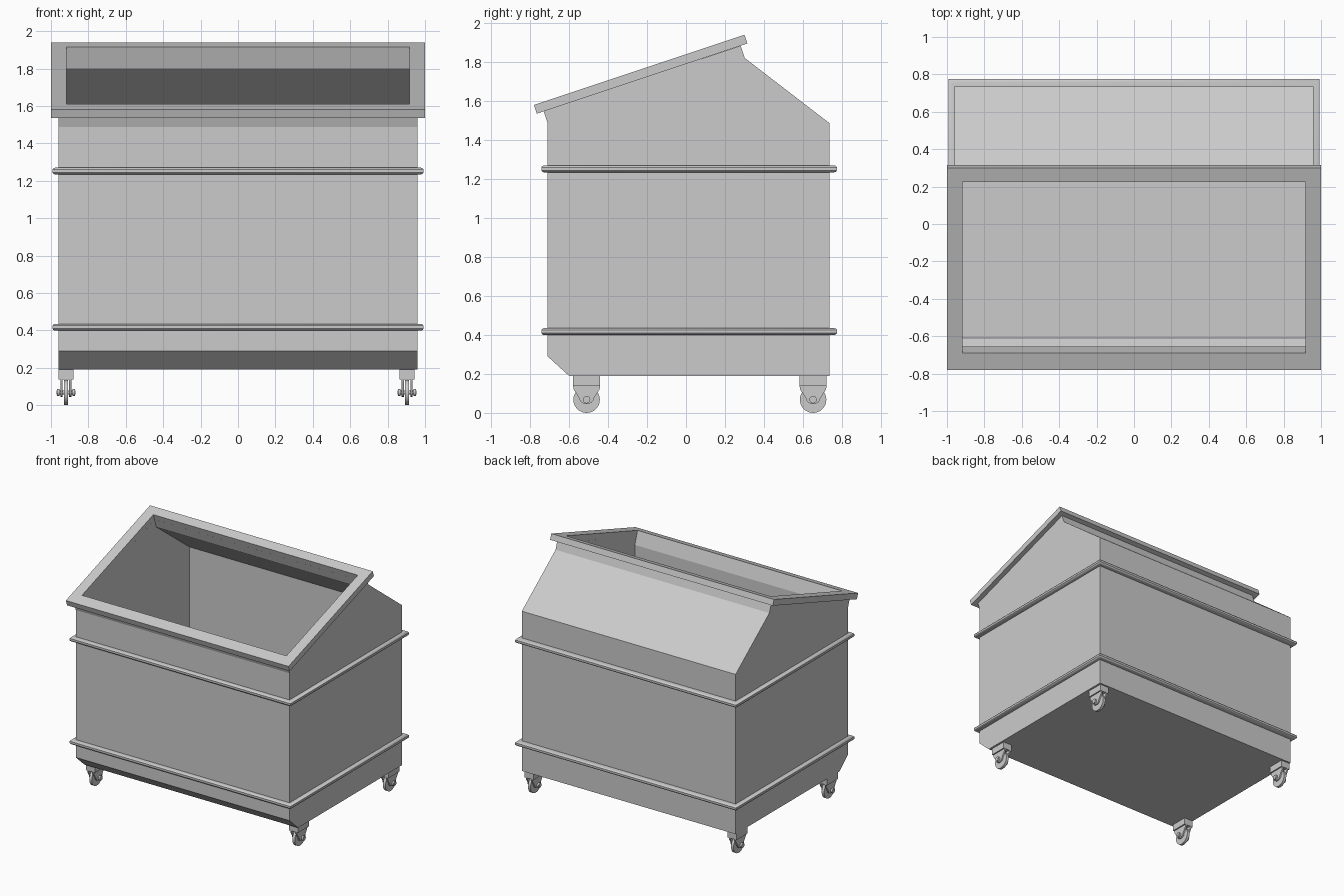
import bpy, bmesh, math
from mathutils import Matrix

if "Cube" in bpy.data.objects:
    bpy.data.objects.remove(bpy.data.objects["Cube"])


def finish(name, bm):
    bmesh.ops.recalc_face_normals(bm, faces=bm.faces)
    me = bpy.data.meshes.new(name)
    bm.to_mesh(me)
    bm.free()
    ob = bpy.data.objects.new(name, me)
    bpy.context.collection.objects.link(ob)
    return ob


def add_prism(bm, profile, x0, x1):
    """Extrude a (y, z) outline from x0 to x1."""
    a = [bm.verts.new((x0, y, z)) for y, z in profile]
    b = [bm.verts.new((x1, y, z)) for y, z in profile]
    bm.faces.new(a)
    bm.faces.new(b[::-1])
    n = len(a)
    for i in range(n):
        j = (i + 1) % n
        bm.faces.new((a[i], b[i], b[j], a[j]))


def prism(name, profile, half):
    bm = bmesh.new()
    add_prism(bm, profile, -half, half)
    return finish(name, bm)


def add_cylinder(bm, center, radius, length, segments):
    m = Matrix.Translation(center) @ Matrix.Rotation(math.pi / 2, 4, 'Y')
    bmesh.ops.create_cone(bm, cap_ends=True, segments=segments, radius1=radius,
                          radius2=radius, depth=length, matrix=m)


def smooth(ob):
    bpy.ops.object.select_all(action='DESELECT')
    ob.select_set(True)
    bpy.context.view_layer.objects.active = ob
    bpy.ops.object.shade_smooth_by_angle(angle=math.radians(35))


# Bin body and sloping rim, both hollowed by one interior shape
body = prism("bin_body", [(-0.60, 0.19), (-0.71, 0.29), (-0.71, 1.487), (-0.73, 1.547),
                          (0.28, 1.883), (0.302, 1.82), (0.735, 1.487), (0.735, 0.19)], 0.96)
rim = prism("opening_rim", [(-0.765, 1.535), (-0.78, 1.58), (0.30, 1.94), (0.315, 1.895)], 1.0)
cavity = prism("cavity_cutter", [(-0.61, 0.23), (-0.655, 0.275), (-0.655, 1.505), (-0.723, 1.71),
                                 (0.192, 2.015), (0.263, 1.80), (0.69, 1.475), (0.69, 0.23)], 0.918)
cavity.hide_render = True
for ob in (body, rim):
    mod = ob.modifiers.new("hollow", 'BOOLEAN')
    mod.operation = 'DIFFERENCE'
    mod.solver = 'EXACT'
    mod.object = cavity
    bpy.context.view_layer.objects.active = ob
    bpy.ops.object.modifier_apply(modifier=mod.name)
bpy.data.objects.remove(cavity)


# Rounded reinforcing bands swept round the body
def band(name, z):
    section = [(-0.005, -0.018), (0.019, -0.018), (0.027, -0.015), (0.032, -0.008),
               (0.032, 0.008), (0.027, 0.015), (0.019, 0.018), (-0.005, 0.018)]
    bm = bmesh.new()
    rings = []
    for off, dz in section:
        x, y0, y1 = 0.96 + off, -0.71 - off, 0.738 + off * 1.15
        rings.append([bm.verts.new((px, py, z + dz))
                      for px, py in ((-x, y0), (x, y0), (x, y1), (-x, y1))])
    for k in range(len(rings)):
        a, b = rings[k], rings[(k + 1) % len(rings)]
        for i in range(4):
            j = (i + 1) % 4
            bm.faces.new((a[i], a[j], b[j], b[i]))
    smooth(finish(name, bm))


band("lower_band", 0.417)
band("upper_band", 1.252)


# Casters: fork housing, wheel and axle
def caster(name, x, y):
    bm = bmesh.new()
    add_prism(bm, [(y - 0.07, 0.137), (y + 0.07, 0.137), (y + 0.07, 0.192), (y - 0.07, 0.192)],
              x - 0.04, x + 0.04)
    arc = [(y + 0.037 * math.cos(a), 0.075 + 0.03 * math.sin(a))
           for a in (math.pi + math.pi * i / 8 for i in range(9))]
    plate = [(y - 0.07, 0.14), (y - 0.066, 0.12)] + arc + [(y + 0.066, 0.12), (y + 0.07, 0.14)]
    for s in (-1, 1):
        add_prism(bm, plate, x + s * 0.017, x + s * 0.029)
    smooth(finish(name + "_fork", bm))

    bm = bmesh.new()
    add_cylinder(bm, (x, y, 0.068), 0.068, 0.022, 32)
    smooth(finish(name + "_wheel", bm))

    bm = bmesh.new()
    add_cylinder(bm, (x, y, 0.068), 0.010, 0.10, 16)
    for s in (-1, 1):
        add_cylinder(bm, (x + s * 0.042, y, 0.068), 0.019, 0.014, 16)
    smooth(finish(name + "_axle", bm))


for side, x in (("left", -0.92), ("right", 0.904)):
    for end, y in (("front", -0.51), ("back", 0.652)):
        caster(f"{end}_{side}_caster", x, y)
